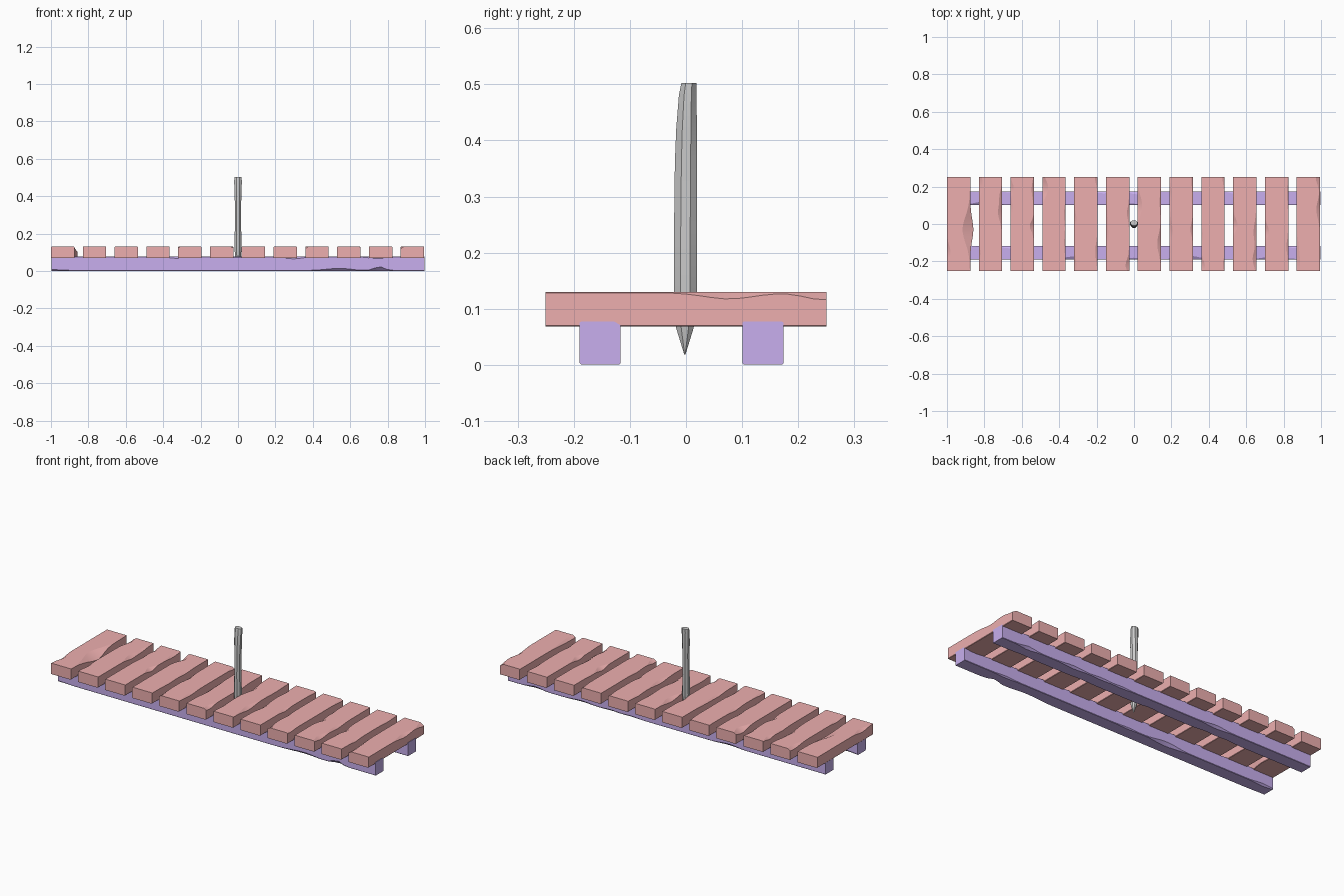
import bpy, bmesh, math, random

if "Cube" in bpy.data.objects:
    bpy.data.objects.remove(bpy.data.objects["Cube"])

random.seed(4)


def material(name, rgb):
    m = bpy.data.materials.new(name)
    m.diffuse_color = (*rgb, 1)
    m.use_nodes = True
    m.node_tree.nodes["Principled BSDF"].inputs["Base Color"].default_value = m.diffuse_color
    return m


def finish(bm, name, mat=None, angle=25):
    bmesh.ops.recalc_face_normals(bm, faces=bm.faces)
    me = bpy.data.meshes.new(name)
    bm.to_mesh(me)
    bm.free()
    ob = bpy.data.objects.new(name, me)
    bpy.context.collection.objects.link(ob)
    if mat:
        me.materials.append(mat)
    bpy.context.view_layer.objects.active = ob
    ob.select_set(True)
    bpy.ops.object.shade_smooth_by_angle(angle=math.radians(angle))
    ob.select_set(False)
    return ob


def loft(rings):
    bm = bmesh.new()
    loops = [[bm.verts.new(p) for p in r] for r in rings]
    n = len(loops[0])
    for a, b in zip(loops, loops[1:]):
        for i in range(n):
            bm.faces.new((a[i], a[(i + 1) % n], b[(i + 1) % n], b[i]))
    bm.faces.new(loops[0])
    bm.faces.new(loops[-1])
    return bm


def bumps(length, count, lo, hi):
    """Worn spots along one edge: (centre, spread, depth)."""
    return [(random.uniform(-.5, .5) * length, random.uniform(.03, .07),
             random.uniform(lo, hi)) for _ in range(count)]


def wear(spots, t):
    return .002 + sum(d * math.exp(-((t - c) / s) ** 2) for c, s, d in spots)


def worn_beam(length, w, h, steps, place, top, bottom):
    """Beam along t, chamfered unevenly; place(t, u, v) gives the position."""
    rings = []
    for k in range(steps + 1):
        t = (k / steps - .5) * length
        a, b = (min(wear(s, t), h * .7) for s in top)
        c, d = (min(wear(s, t), h * .7) for s in bottom)
        u, v = w / 2, h / 2
        ring = [(-u + c, -v), (u - d, -v), (u, -v + d), (u, v - b * .8),
                (u - b * 1.3, v), (-u + a * 1.3, v), (-u, v - a * .8), (-u, -v + c)]
        rings.append([place(t, *p) for p in ring])
    return loft(rings)


plank_mat = material("plank_red", (.85, .43, .43))
rail_mat = material("rail_purple", (.58, .43, .86))

# Twelve worn cross planks
for i in range(12):
    x = -.9375 + i * .17
    top = [bumps(.5, 2, .004, .017), bumps(.5, 2, .004, .017)]
    if i == 0:
        # first plank has a large broken edge
        top[1] = [(-.03, .10, .03)]
    bm = worn_beam(.5, .125, .062, 22,
                   lambda t, u, v: (x + u, t, .099 + v), top, [[], []])
    ob = finish(bm, f"plank_{i + 1:02d}", plank_mat)
    if i == 0:
        for v in ob.data.vertices:
            if v.co.x > x + .055 and v.co.z < .125:
                v.co.x += .016 * math.exp(-((v.co.y + .03) / .08) ** 2)

# Two long rails underneath
for name, y in (("front_rail", -.153), ("back_rail", .137)):
    top = [bumps(2, 5, .004, .012), bumps(2, 5, .004, .012)]
    bottom = [bumps(2, 5, .004, .012), bumps(2, 5, .004, .012)]
    bm = worn_beam(1.995, .073, .076, 60,
                   lambda t, u, v: (t, y + u, .039 + v), top, bottom)
    finish(bm, name, rail_mat)

# Upright stake with a sharpened foot: (z, radius x, radius y, y offset)
profile = [(.018, .001, .001, -.002), (.066, .016, .017, -.002), (.13, .021, .022, -.001),
           (.24, .018, .022, -.001), (.36, .018, .0215, 0), (.42, .021, .020, .001),
           (.48, .022, .017, .003), (.502, .021, .0145, .005)]
rings = []
for z, rx, ry, oy in profile:
    rings.append([(rx * math.cos(a), oy + ry * math.sin(a), z)
                  for a in (math.tau * (j + .5) / 8 for j in range(8))])
finish(loft(rings), "stake", angle=20)
